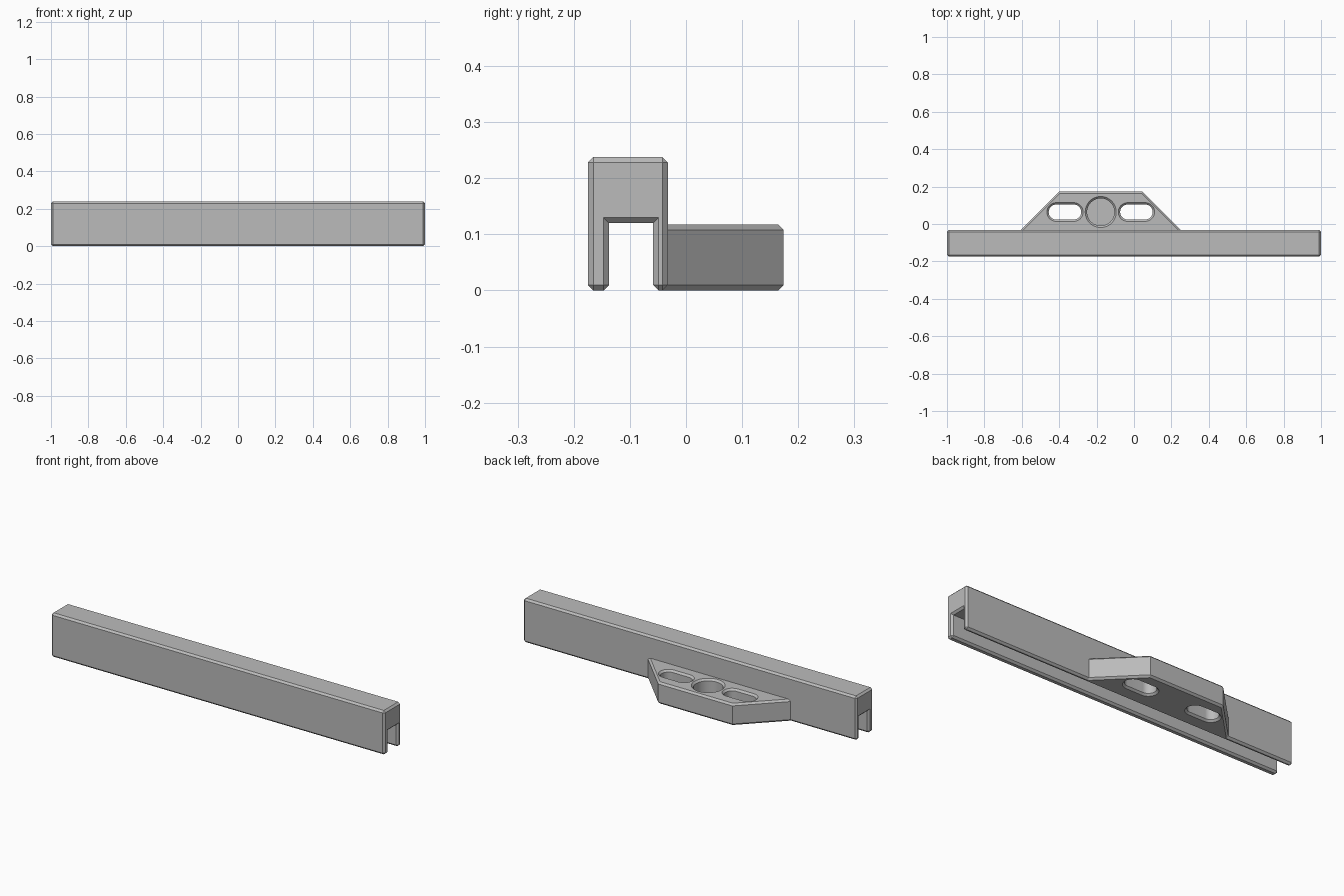
import bpy, bmesh, math

cube = bpy.data.objects.get("Cube")
if cube:
    bpy.data.objects.remove(cube)

CHAMFER = 0.01
BRACKET_TOP = 0.118

grey = bpy.data.materials.new("plain grey")
grey.use_nodes = True
grey.diffuse_color = (0.5, 0.5, 0.5, 1)
grey.node_tree.nodes["Principled BSDF"].inputs["Base Color"].default_value = (0.5, 0.5, 0.5, 1)


def make_object(name, bm):
    bmesh.ops.recalc_face_normals(bm, faces=bm.faces)
    mesh = bpy.data.meshes.new(name)
    bm.to_mesh(mesh)
    bm.free()
    mesh.materials.append(grey)
    obj = bpy.data.objects.new(name, mesh)
    bpy.context.collection.objects.link(obj)
    return obj


def loft(rings):
    """Closed solid skinned through matching rings of points."""
    bm = bmesh.new()
    loops = [[bm.verts.new(p) for p in ring] for ring in rings]
    for a, b in zip(loops, loops[1:]):
        for i in range(len(a)):
            j = (i + 1) % len(a)
            bm.faces.new((a[i], a[j], b[j], b[i]))
    bm.faces.new(loops[0][::-1])
    bm.faces.new(loops[-1])
    bmesh.ops.recalc_face_normals(bm, faces=bm.faces)
    return bm


def chamfer(bm, rule):
    bmesh.ops.bevel(bm, geom=[e for e in bm.edges if rule(e)], offset=CHAMFER,
                    offset_type='OFFSET', segments=1, affect='EDGES')


# Rail: channel section with an open slot underneath
section = [(-0.175, 0), (-0.137, 0), (-0.137, 0.12), (-0.059, 0.12),
           (-0.059, 0), (-0.032, 0), (-0.032, 0.238), (-0.175, 0.238)]
bm = loft([[(x, y, z) for y, z in section] for x in (-1, 1)])
chamfer(bm, lambda e: e.is_convex)
rail = make_object("channel_rail", bm)

# Bracket: trapezoid plate, chamfered above and below on its free sides
outline = [(-0.615, -0.042), (0.26, -0.042), (0.045, 0.174), (-0.4, 0.174)]
bm = loft([[(x, y, z) for x, y in outline] for z in (0, BRACKET_TOP)])
chamfer(bm, lambda e: abs(e.verts[0].co.z - e.verts[1].co.z) < 0.001
        and max(v.co.y for v in e.verts) > 0)
bracket = make_object("mounting_bracket", bm)


def hole_ring(cx, half, radius, z, steps=24):
    """Stadium outline, or a circle when half is zero."""
    pts = []
    for side in (1, -1):
        for i in range(steps + (half > 0)):
            a = math.pi * (i / steps - 0.5) + (math.pi if side < 0 else 0)
            pts.append((cx + side * half + radius * math.cos(a),
                        0.064 + radius * math.sin(a), z))
    return pts


def cut_hole(cx, half, radius, floor=None):
    inner, wide = radius - CHAMFER, radius + CHAMFER
    levels = [(floor, inner)] if floor else [(-CHAMFER, wide), (CHAMFER, inner)]
    levels += [(BRACKET_TOP - CHAMFER, inner), (BRACKET_TOP + CHAMFER, wide)]
    cutter = make_object("hole_cutter", loft([hole_ring(cx, half, r, z) for z, r in levels]))
    cutter.hide_render = True
    mod = bracket.modifiers.new("hole", 'BOOLEAN')
    mod.operation = 'DIFFERENCE'
    mod.solver = 'EXACT'
    mod.object = cutter
    bpy.context.view_layer.objects.active = bracket
    bpy.ops.object.modifier_apply(modifier=mod.name)
    bpy.data.objects.remove(cutter)


# Two through slots either side of a blind round pocket
for cx in (-0.369, 0.013):
    cut_hole(cx, 0.047, 0.05)
cut_hole(-0.178, 0, 0.083, floor=0.02)

bpy.ops.object.select_all(action='DESELECT')
for obj in (rail, bracket):
    obj.select_set(True)
bpy.context.view_layer.objects.active = bracket
bpy.ops.object.shade_smooth_by_angle(angle=math.radians(30))
